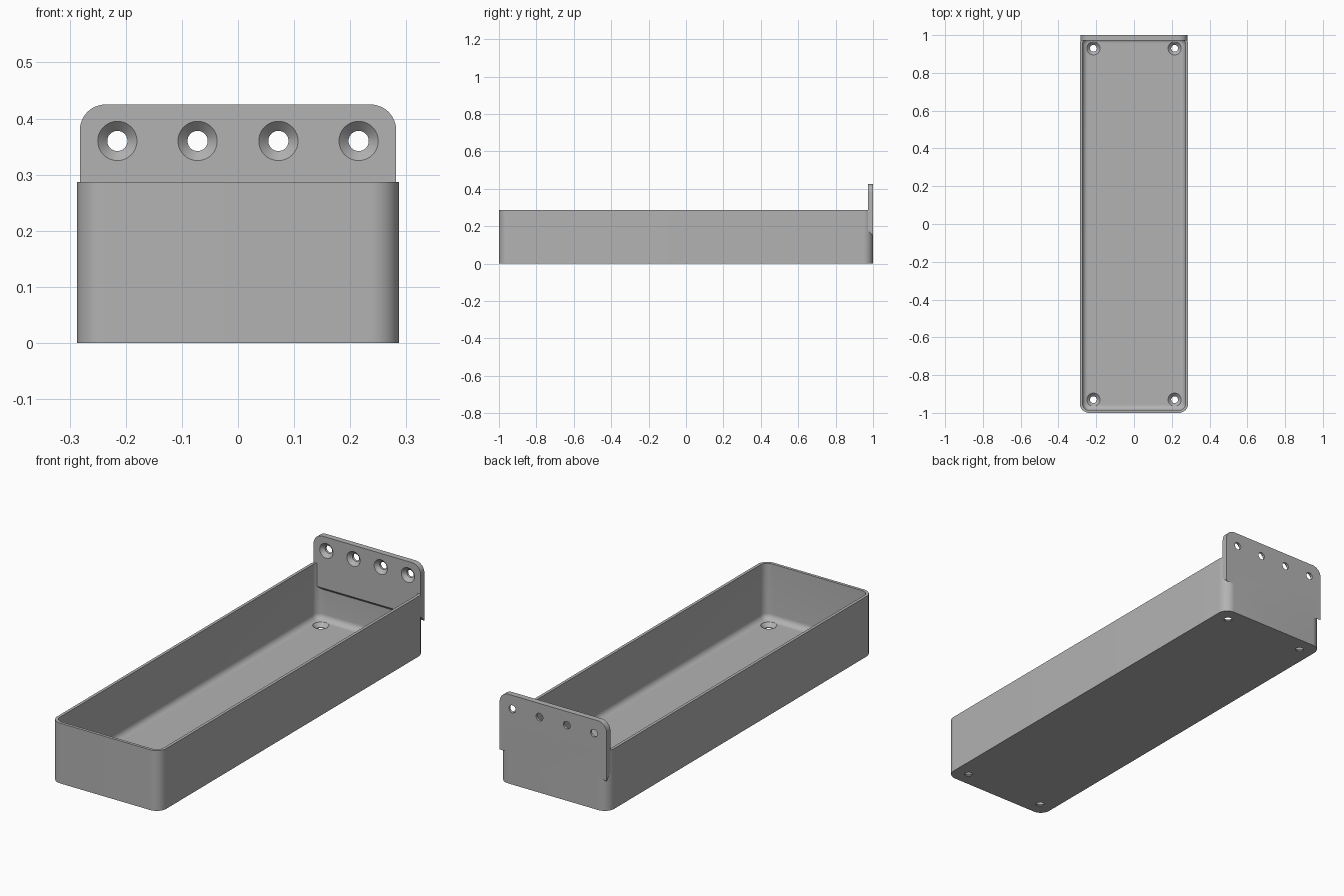
import bpy, bmesh, math
from math import pi, cos, sin
from mathutils import Matrix, Vector

if "Cube" in bpy.data.objects:
    bpy.data.objects.remove(bpy.data.objects["Cube"], do_unlink=True)

# Material
grey = bpy.data.materials.new("plain grey")
grey.use_nodes = True
COLOUR = (0.45, 0.45, 0.45, 1)
grey.diffuse_color = COLOUR
grey.node_tree.nodes["Principled BSDF"].inputs["Base Color"].default_value = COLOUR

HALF_W, HEIGHT, WALL, FLOOR = 0.287, 0.287, 0.014, 0.021
CORNER, FILLET = 0.05, 0.028
PLATE_T, PLATE_W, PLATE_TOP, PLATE_LOW = 0.028, 0.282, 0.425, 0.15


def make_object(name, bm):
    bmesh.ops.recalc_face_normals(bm, faces=bm.faces)
    mesh = bpy.data.meshes.new(name)
    bm.to_mesh(mesh)
    bm.free()
    mesh.materials.append(grey)
    obj = bpy.data.objects.new(name, mesh)
    bpy.context.collection.objects.link(obj)
    return obj


def arc(cx, cy, r, start, steps):
    return [(cx + r * cos(start + pi / 2 * i / steps),
             cy + r * sin(start + pi / 2 * i / steps)) for i in range(steps + 1)]


def rounded_loop(bm, inset, z):
    """Rounded rectangle of vertices, inset from the outer footprint."""
    r = max(CORNER - inset, 0.006)
    x, y = HALF_W - inset - r, 1 - inset - r
    points = []
    for k, (sx, sy) in enumerate([(1, 1), (-1, 1), (-1, -1), (1, -1)]):
        points += arc(sx * x, sy * y, r, k * pi / 2, 12)
    return [bm.verts.new((px, py, z)) for px, py in points]


def loft(bm, loops):
    for a, b in zip(loops, loops[1:]):
        for i in range(len(a)):
            j = (i + 1) % len(a)
            bm.faces.new((a[i], a[j], b[j], b[i]))
    bm.faces.new(loops[0])
    bm.faces.new(loops[-1])


# Tray: outer wall, rim, inner wall, rounded inside edge and floor
bm = bmesh.new()
sections = [(0, 0), (0, HEIGHT), (WALL, HEIGHT)]
for i in range(9):
    t = pi / 2 * i / 8
    sections.append((WALL + FILLET * (1 - cos(t)), FLOOR + FILLET * (1 - sin(t))))
loft(bm, [rounded_loop(bm, inset, z) for inset, z in sections])
tray = make_object("tray", bm)

# Mounting plate: rounded top corners, sloping underside
bm = bmesh.new()
r = 0.046
outline = arc(PLATE_W - r, PLATE_TOP - r, r, 0, 12)
outline += arc(r - PLATE_W, PLATE_TOP - r, r, pi / 2, 12)
outline += [(-PLATE_W, PLATE_LOW), (PLATE_W, PLATE_LOW)]
loops = []
for y, lift in [(1 - PLATE_T, PLATE_T), (1, 0)]:
    loops.append([bm.verts.new((x, y, z + (lift if z == PLATE_LOW else 0)))
                  for x, z in outline])
loft(bm, loops)
plate = make_object("mounting_plate", bm)


def screw_cutter(name, location, direction, depth, clearance):
    """Countersunk hole: straight shank, cone and straight head clearance."""
    bm = bmesh.new()
    small, big = 0.018, 0.035
    loops = []
    for rad, z in [(small, -0.02), (small, depth - (big - small)),
                   (big, depth), (big, depth + clearance)]:
        loops.append([bm.verts.new((rad * cos(2 * pi * i / 40), rad * sin(2 * pi * i / 40), z))
                      for i in range(40)])
    loft(bm, loops)
    turn = Vector((0, 0, 1)).rotation_difference(Vector(direction)).to_matrix().to_4x4()
    bm.transform(Matrix.Translation(location) @ turn)
    return make_object(name, bm)


def combine(target, other, operation):
    mod = target.modifiers.new(operation.lower(), 'BOOLEAN')
    mod.operation, mod.solver, mod.object = operation, 'EXACT', other
    bpy.context.view_layer.objects.active = target
    bpy.ops.object.modifier_apply(modifier=mod.name)
    bpy.data.objects.remove(other, do_unlink=True)


combine(tray, plate, 'UNION')

# Four countersunk holes in the plate
for x in (-0.215, -0.072, 0.072, 0.215):
    combine(tray, screw_cutter("plate_hole", (x, 1, 0.36), (0, -1, 0), PLATE_T, 0.05),
            'DIFFERENCE')

# Four countersunk holes in the floor
for x in (-0.215, 0.215):
    for y in (-0.93, 0.93):
        combine(tray, screw_cutter("floor_hole", (x, y, 0), (0, 0, 1), FLOOR, 0.13),
                'DIFFERENCE')

tray.name = "tray_with_mounting_plate"
bpy.ops.object.select_all(action='DESELECT')
tray.select_set(True)
bpy.context.view_layer.objects.active = tray
bpy.ops.object.shade_smooth_by_angle(angle=math.radians(30))
